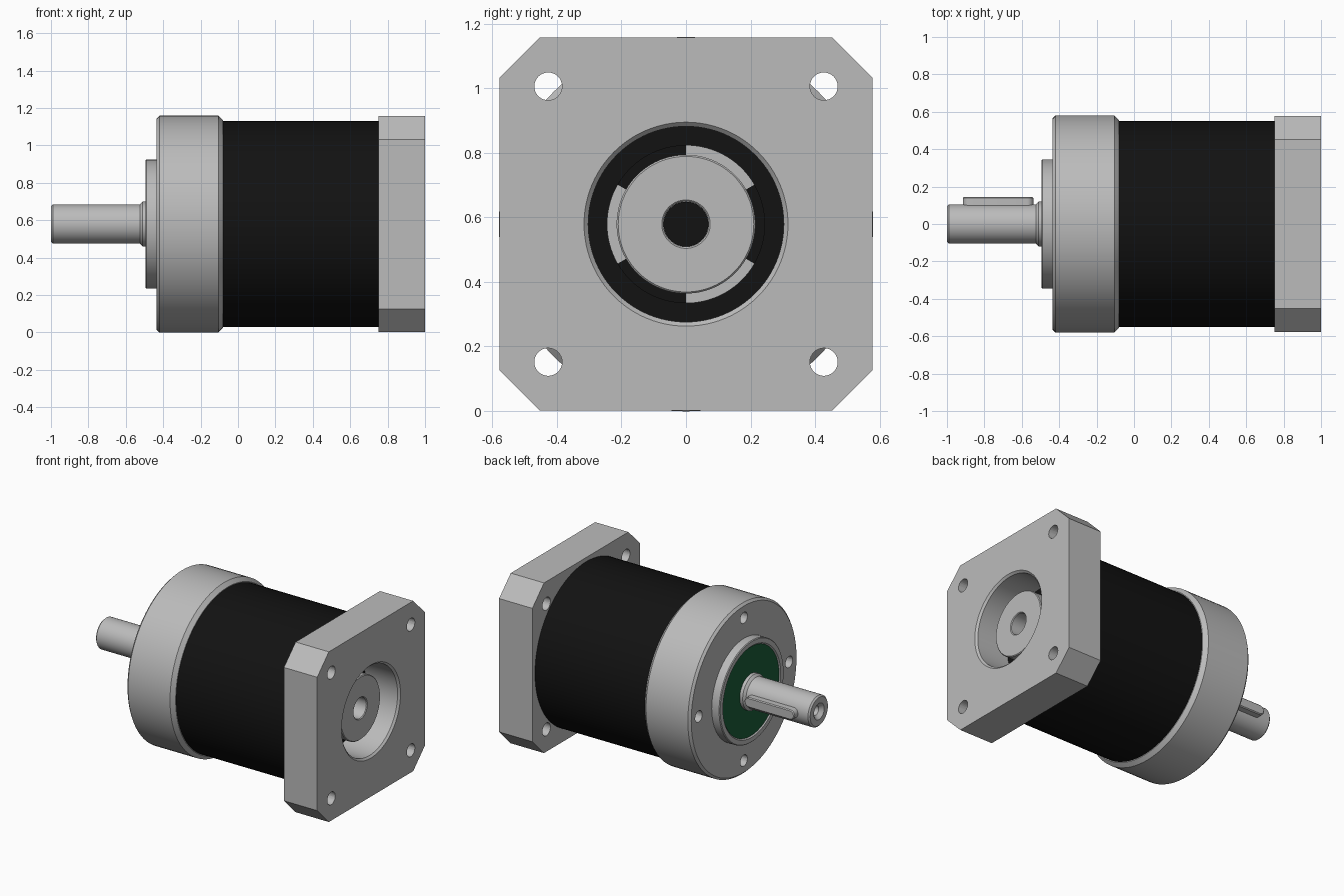
import bpy, bmesh, math
from mathutils import Matrix, Vector

if "Cube" in bpy.data.objects:
    bpy.data.objects.remove(bpy.data.objects["Cube"])

CZ = 0.579  # height of the shaft axis


def material(name, rgb):
    m = bpy.data.materials.new(name)
    m.diffuse_color = (*rgb, 1)
    m.use_nodes = True
    m.node_tree.nodes["Principled BSDF"].inputs["Base Color"].default_value = m.diffuse_color
    return m


GREY = material("machined grey", (0.5, 0.5, 0.5))
BLACK = material("black finish", (0.006, 0.006, 0.006))
GREEN = material("dark green seal", (0.01, 0.11, 0.04))


def finish(name, bm, mats, smooth=True):
    bmesh.ops.recalc_face_normals(bm, faces=bm.faces)
    me = bpy.data.meshes.new(name)
    bm.to_mesh(me)
    bm.free()
    ob = bpy.data.objects.new(name, me)
    bpy.context.collection.objects.link(ob)
    for m in mats:
        me.materials.append(m)
    if smooth:
        shade(ob)
    return ob


def shade(ob):
    bpy.ops.object.select_all(action='DESELECT')
    ob.select_set(True)
    bpy.context.view_layer.objects.active = ob
    bpy.ops.object.shade_smooth_by_angle(angle=math.radians(30))


def lathe(name, profile, mat, steps=96):
    """Revolve a closed (x, radius) profile about the shaft axis."""
    bm = bmesh.new()
    vs = [bm.verts.new((x, 0, CZ + r)) for x, r in profile]
    es = [bm.edges.new((vs[i], vs[(i + 1) % len(vs)])) for i in range(len(vs))
          if profile[i][1] > 0 or profile[(i + 1) % len(vs)][1] > 0]
    bmesh.ops.spin(bm, geom=vs + es, cent=(0, 0, CZ), axis=(1, 0, 0),
                   angle=math.tau, steps=steps, use_duplicate=False)
    bmesh.ops.remove_doubles(bm, verts=bm.verts, dist=1e-5)
    return finish(name, bm, [mat])


def drill(ob, x0, x1, radius, centres):
    """Cut round holes running along x."""
    bm = bmesh.new()
    for y, z in centres:
        mx = Matrix.Translation(((x0 + x1) / 2, y, CZ + z)) @ Matrix.Rotation(math.pi / 2, 4, 'Y')
        bmesh.ops.create_cone(bm, cap_ends=True, segments=32, radius1=radius,
                              radius2=radius, depth=x1 - x0, matrix=mx)
    cut(ob, finish(ob.name + "_drill", bm, [GREY], False))


def cut(ob, cutter):
    cutter.hide_render = True
    mod = ob.modifiers.new("cut", 'BOOLEAN')
    mod.operation = 'DIFFERENCE'
    mod.solver = 'EXACT'
    mod.object = cutter
    bpy.ops.object.select_all(action='DESELECT')
    ob.select_set(True)
    bpy.context.view_layer.objects.active = ob
    bpy.ops.object.modifier_apply(modifier=mod.name)
    bpy.data.objects.remove(cutter, do_unlink=True)
    shade(ob)


# Front housing with raised pilot boss and four mounting holes
housing = lathe("front_housing", [
    (-0.2, 0), (-0.485, 0), (-0.485, 0.30), (-0.495, 0.31), (-0.495, 0.34),
    (-0.49, 0.345), (-0.435, 0.345), (-0.435, 0.565), (-0.42, 0.58),
    (-0.105, 0.58), (-0.08, 0.555), (-0.08, 0.5), (-0.2, 0.5)], GREY)
drill(housing, -0.5, -0.23, 0.038, [(0.485, 0), (-0.485, 0), (0, 0.485), (0, -0.485)])

# Green shaft seal
lathe("shaft_seal", [(-0.483, 0), (-0.488, 0), (-0.488, 0.302), (-0.483, 0.302)], GREEN)

# Output shaft with centre hole and collar
lathe("output_shaft", [
    (-0.47, 0), (-0.9, 0), (-0.9, 0.032), (-0.975, 0.032), (-1, 0.055), (-1, 0.095),
    (-0.99, 0.105), (-0.525, 0.105), (-0.51, 0.12), (-0.47, 0.12)], GREY, 64)

# Shaft key: a round-ended bar on the +y side
bm = bmesh.new()
half, kx = 0.034, (-0.915, -0.538)
pts = []
for cx, start in ((kx[1] - half, -90), (kx[0] + half, 90)):
    for i in range(13):
        a = math.radians(start + i * 15)
        pts.append((cx + half * math.cos(a), 0.07, CZ + half * math.sin(a)))
base = bm.faces.new([bm.verts.new(p) for p in pts])
ext = bmesh.ops.extrude_face_region(bm, geom=[base])
top = [v for v in ext["geom"] if isinstance(v, bmesh.types.BMVert)]
bmesh.ops.translate(bm, verts=top, vec=Vector((0, 0.075, 0)))
rim = [e for e in bm.edges if all(v in top for v in e.verts)]
bmesh.ops.bevel(bm, geom=rim, offset=0.006, segments=1, affect='EDGES')
finish("shaft_key", bm, [GREY])

# Black gear body, hollow behind the input bore
lathe("gear_body", [(0.6, 0), (-0.1, 0), (-0.1, 0.55), (0.752, 0.55), (0.752, 0.3),
                    (0.752, 0.2), (0.6, 0.2)], BLACK)

# Square input flange with clipped corners
S, C = 0.578, 0.453
bm = bmesh.new()
outline = [(S, C), (C, S), (-C, S), (-S, C), (-S, -C), (-C, -S), (C, -S), (S, -C)]
face = bm.faces.new([bm.verts.new((0.75, y, CZ + z)) for y, z in outline])
ext = bmesh.ops.extrude_face_region(bm, geom=[face])
bmesh.ops.translate(bm, vec=Vector((0.25, 0, 0)),
                    verts=[v for v in ext["geom"] if isinstance(v, bmesh.types.BMVert)])
flange = finish("input_flange", bm, [GREY])
cut(flange, lathe("bore_cutter", [(0.7, 0), (0.7, 0.303), (0.987, 0.303),
                                  (1.002, 0.318), (1.1, 0.318), (1.1, 0)], GREY))
drill(flange, 0.7, 1.1, 0.043, [(y, z) for y in (-0.427, 0.427) for z in (-0.427, 0.427)])

# Input clamp hub with a blind hole
lathe("input_hub", [(0.62, 0.0), (0.62, 0.07), (0.915, 0.07), (0.92, 0.075), (0.92, 0.21),
                    (0.915, 0.215), (0.6, 0.215), (0.6, 0)], GREY)
lathe("hub_hole_floor", [(0.622, 0), (0.627, 0), (0.627, 0.0695), (0.622, 0.0695)], BLACK)

# Clamp ring around the hub, alternating grey and black every 60 degrees
ring = lathe("clamp_ring", [(0.75, 0.21), (0.757, 0.21), (0.757, 0.245), (0.75, 0.245)], GREY)
ring.data.materials.append(BLACK)
for p in ring.data.polygons:
    a = math.degrees(math.atan2(p.center.z - CZ, p.center.y)) % 120
    p.material_index = 0 if 30 < a < 90 else 1
